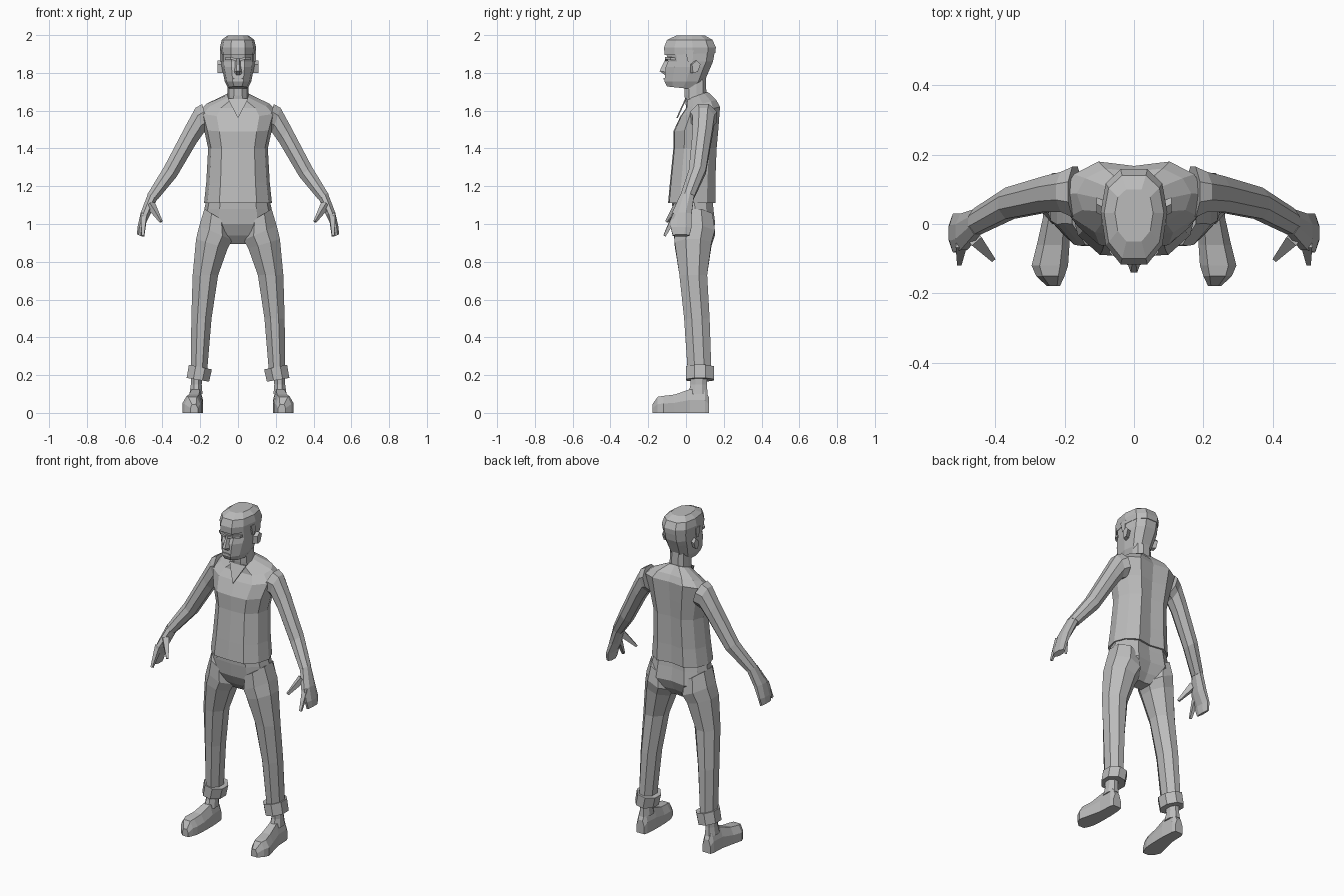
import bpy, bmesh, math
from mathutils import Vector

grey = bpy.data.materials.new("plain_grey")
grey.diffuse_color = (0.5, 0.5, 0.5, 1)


def loft(name, rings, mirror=False):
    """Skin a list of equal-length point rings, cap both ends, keep faces flat."""
    bm = bmesh.new()
    loops = [[bm.verts.new(p) for p in r] for r in rings]
    n = len(loops[0])
    for a, b in zip(loops, loops[1:]):
        for i in range(n):
            j = (i + 1) % n
            bm.faces.new((a[i], a[j], b[j], b[i]))
    bm.faces.new(loops[0][::-1])
    bm.faces.new(loops[-1])
    bmesh.ops.recalc_face_normals(bm, faces=bm.faces)
    me = bpy.data.meshes.new(name)
    bm.to_mesh(me)
    bm.free()
    me.materials.append(grey)
    ob = bpy.data.objects.new(name, me)
    bpy.context.collection.objects.link(ob)
    if mirror:
        ob.modifiers.new("mirror", "MIRROR")
    return ob


def ring(profile, xo, zo, xi, zi, y0, y1, dz=0):
    """Cross-section stretched between an outer and an inner edge, front y0 to back y1."""
    out = []
    for u, v in profile:
        t = (u + 1) / 2
        out.append((xi + (xo - xi) * t, (y0 + y1) / 2 + v * (y1 - y0) / 2,
                    zi + (zo - zi) * t + v * dz))
    return out


def level(profile, z, w, y0, y1, dz=0):
    return ring(profile, w, z, -w, z, y0, y1, dz)


def both(half):
    """Complete a left-right symmetric profile from its right half, front to back."""
    return half + [(-u, v) for u, v in reversed(half) if u]


def spike(name, a, b, ra, rb):
    """Tapered four-sided finger from a to b."""
    a, b = Vector(a), Vector(b)
    q = (b - a).to_track_quat('Z', 'Y')
    rings = [[p + q @ Vector((r * math.cos(k), r * math.sin(k), 0))
              for k in (i * math.pi / 2 + math.pi / 4 for i in range(4))]
             for p, r in ((a, ra), ((a + b) / 2, (ra + rb) / 2), (b, rb))]
    return loft(name, rings, True)


BODY = both([(0, -1), (.55, -.95), (.9, -.5), (1, .1), (.85, .65), (.5, 1), (0, .88)])
HEAD = both([(.4, -1), (.85, -.6), (1, .1), (.85, .7), (.4, 1)])
LIMB = both([(.4, -1), (1, -.4), (1, .4), (.4, 1)])

# Shirt
loft("shirt", [level(BODY, *r) for r in (
    (1.11, .18, -.095, .155), (1.22, .168, -.085, .155), (1.40, .158, -.067, .162),
    (1.50, .18, -.067, .172, .01), (1.595, .205, -.03, .18, .025),
    (1.635, .165, 0, .16, .022), (1.68, .06, .005, .115, .02))])

# V neckline plate lying on the chest
v_outline = [(-.055, -.004, 1.665), (0, -.052, 1.56), (.055, -.004, 1.665)]
loft("neckline", [v_outline, [(x, y + .008, z) for x, y, z in v_outline]])

# Trousers: hips and legs
loft("hips", [level(BODY, *r) for r in (
    (1.14, .165, -.075, .14), (1.08, .178, -.072, .145), (1.0, .19, -.062, .155),
    (.94, .13, -.03, .125), (.895, .07, .01, .09))])
loft("trouser_leg", [ring(LIMB, *r) for r in (
    (.178, 1.08, .05, 1.0, -.06, .14), (.205, .99, .03, .915, -.063, .153),
    (.222, .92, .055, .87, -.06, .135), (.24, .73, .105, .73, -.035, .112),
    (.247, .5, .14, .5, -.01, .125), (.25, .21, .165, .20, .01, .135))], True)
loft("trouser_cuff", [ring(LIMB, *r) for r in (
    (.26, .255, .138, .23, 0, .147), (.272, .185, .153, .165, 0, .147))], True)

# Ankles and shoes
loft("ankle", [ring(LIMB, *r) for r in (
    (.25, .2, .19, .2, .025, .11), (.25, .15, .192, .15, .025, .11),
    (.257, .10, .188, .10, .01, .115))], True)


def shoe_section(y, x0, x1, h):
    s = (x1 - x0) * .22
    return [(x0, y, 0), (x1, y, 0), (x1, y, h * .55),
            (x1 - s, y, h), (x0 + s, y, h), (x0, y, h * .55)]


loft("shoe", [shoe_section(*s) for s in (
    (.122, .198, .25, .08), (.1, .19, .258, .125), (.02, .185, .262, .125),
    (-.06, .186, .28, .097), (-.12, .19, .295, .09), (-.15, .2, .282, .085),
    (-.178, .213, .252, .045))], True)

# Arms running into closed hands
loft("arm", [ring(LIMB, *r) for r in (
    (.19, 1.635, .15, 1.50, .02, .165), (.225, 1.615, .18, 1.485, .035, .15),
    (.277, 1.52, .222, 1.425, .035, .138), (.39, 1.305, .325, 1.25, .015, .105),
    (.478, 1.16, .425, 1.13, -.03, .045))], True)
loft("hand", [ring(LIMB, *r) for r in (
    (.475, 1.165, .427, 1.135, -.03, .043), (.515, 1.06, .465, 1.05, -.075, .03),
    (.532, .985, .498, .985, -.082, .03), (.535, .945, .507, .933, -.07, .018))], True)
spike("index_finger", (.497, -.055, 1.05), (.503, -.114, .937), .022, .009)
spike("thumb", (.462, -.04, 1.10), (.407, -.102, 1.012), .026, .009)

# Neck, head and hair
loft("neck", [level(HEAD, *r) for r in (
    (1.62, .062, 0, .12), (1.68, .056, -.008, .108), (1.80, .054, -.01, .105))])
loft("head", [level(HEAD, *r) for r in (
    (1.72, .052, -.1, .05, -.008), (1.755, .07, -.114, .098), (1.83, .086, -.108, .13),
    (1.86, .089, -.096, .143), (1.91, .09, -.105, .152))])
loft("hair", [level(HEAD, *r) for r in (
    (1.90, .092, -.114, .155, .005), (1.935, .096, -.116, .158),
    (1.975, .086, -.1, .14), (1.998, .055, -.05, .1))])

# Sideburns, ears, brows, nose and mouth
loft("sideburn", [[(x, -.005, 1.92), (x, .04, 1.92), (x, .03, 1.86), (x, .01, 1.86)]
                  for x in (.085, .094)], True)
loft("ear", [[(x, y + d, z) for y, z in ((.025, 1.80), (.02, 1.845), (.045, 1.865),
              (.065, 1.845), (.05, 1.805))] for x, d in ((.08, 0), (.108, .012))], True)
loft("brow", [[(x, -.112 + d, z), (x, -.085 + d, z), (x, -.085 + d, z + .013), (x, -.112 + d, z + .013)]
              for x, d, z in ((.008, 0, 1.862), (.04, .002, 1.872), (.07, .03, 1.868))], True)
loft("nose", [[(-w, -.095, z), (w, -.095, z), (w * .35, y, z + d), (-w * .35, y, z + d)]
              for z, w, y, d in ((1.79, .026, -.113, 0), (1.803, .026, -.14, .006),
                                 (1.875, .012, -.108, 0))])
loft("mouth", [[(-.025, -.108, z), (.025, -.108, z), (.02, -.118, z), (-.02, -.118, z)]
               for z in (1.764, 1.772)])
